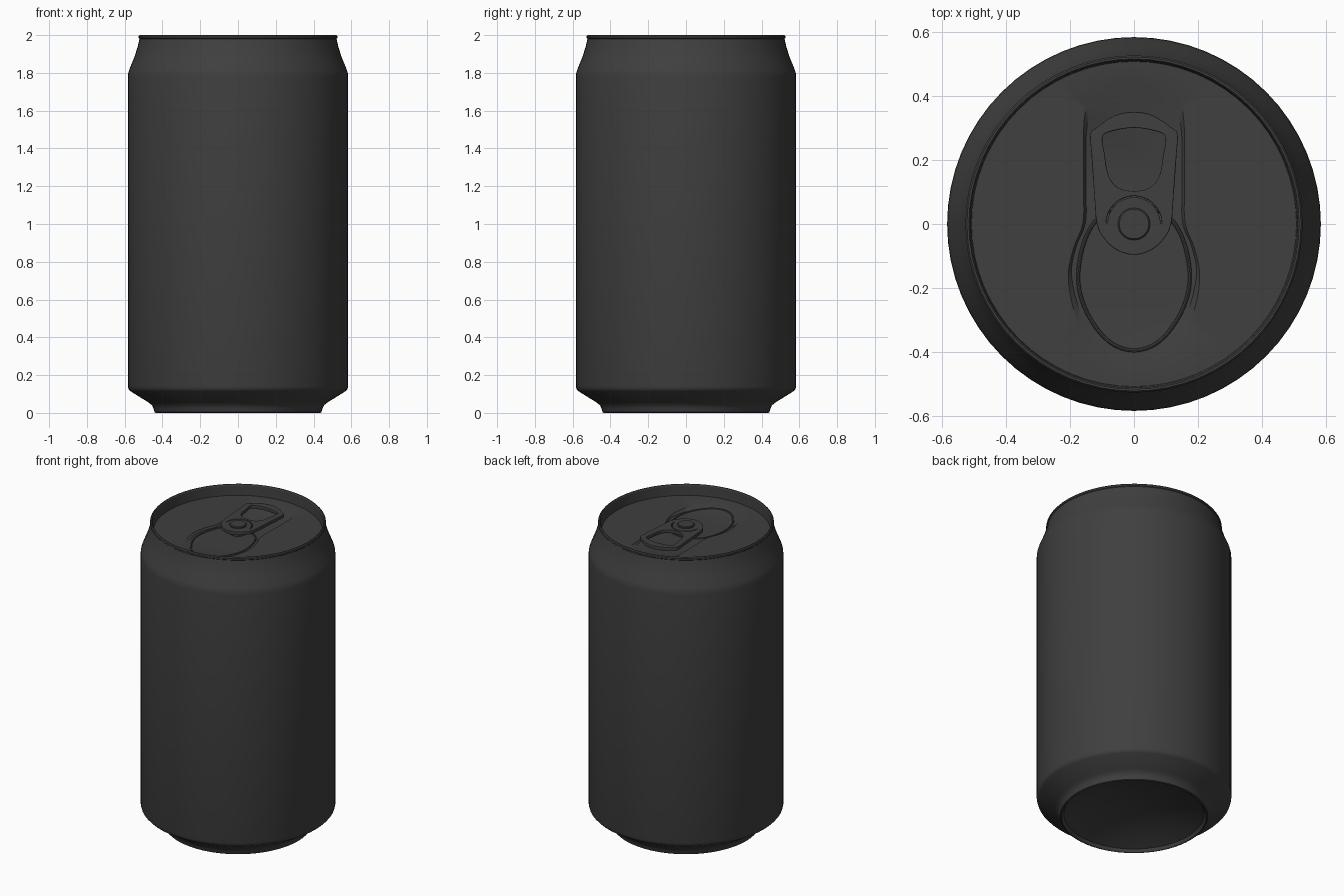
import bpy, bmesh, math
from mathutils import Vector

cube = bpy.data.objects.get("Cube")
if cube:
    bpy.data.objects.remove(cube, do_unlink=True)

LID_Z, FLOOR_Z, LID_R, SEGS = 1.93, 1.918, 0.507, 64

metal = bpy.data.materials.new("dark grey metal")
metal.use_nodes = True
colour = (0.05, 0.05, 0.05, 1)
metal.diffuse_color = colour
metal.node_tree.nodes["Principled BSDF"].inputs["Base Color"].default_value = colour


def finish(obj, angle=30):
    obj.data.materials.clear()
    obj.data.materials.append(metal)
    bpy.ops.object.select_all(action="DESELECT")
    obj.select_set(True)
    bpy.context.view_layer.objects.active = obj
    if obj.type == "CURVE":
        bpy.ops.object.convert(target="MESH")
    bpy.ops.object.shade_smooth_by_angle(angle=math.radians(angle))


def add_mesh(name, bm):
    mesh = bpy.data.meshes.new(name)
    bm.to_mesh(mesh)
    bm.free()
    obj = bpy.data.objects.new(name, mesh)
    bpy.context.collection.objects.link(obj)
    finish(obj)


def revolve(name, profile):
    bm = bmesh.new()
    verts = [bm.verts.new((r, 0, z)) for r, z in profile]
    edges = [bm.edges.new(pair) for pair in zip(verts, verts[1:])]
    bmesh.ops.spin(bm, geom=verts + edges, cent=(0, 0, 0), axis=(0, 0, 1),
                   angle=math.tau, steps=SEGS)
    bmesh.ops.remove_doubles(bm, verts=bm.verts, dist=1e-5)
    bmesh.ops.recalc_face_normals(bm, faces=bm.faces)
    add_mesh(name, bm)


def mirrored(half):
    """Close a right-hand outline whose ends lie on x = 0."""
    return half + [(-x, y) for x, y in half[-2:0:-1]]


def rounded(points, steps=4):
    """Smooth a closed outline with a Catmull-Rom spline."""
    pts, out = [Vector(p) for p in points], []
    for i in range(len(pts)):
        a, b, c, d = (pts[(i + k) % len(pts)] for k in (-1, 0, 1, 2))
        for s in range(steps):
            t = s / steps
            out.append((2 * b + (c - a) * t + (2 * a - 5 * b + 4 * c - d) * t ** 2
                        + (3 * b - a - 3 * c + d) * t ** 3) / 2)
    return out


def arc(radius, start, end, n=24):
    angles = [math.radians(start + (end - start) * i / n) for i in range(n + 1)]
    return [(radius * math.cos(a), radius * math.sin(a)) for a in angles]


def outline_curve(name, outlines, z, extrude, bevel, fill):
    curve = bpy.data.curves.new(name, "CURVE")
    curve.dimensions = "2D" if fill else "3D"
    if fill:
        curve.fill_mode = "BOTH"
    curve.extrude, curve.bevel_depth, curve.bevel_resolution = extrude, bevel, 2
    for pts in outlines:
        spline = curve.splines.new("POLY")
        spline.points.add(len(pts) - 1)
        for point, (x, y) in zip(spline.points, pts):
            point.co = (x, y, 0, 1)
        spline.use_cyclic_u = True
    obj = bpy.data.objects.new(name, curve)
    obj.location.z = z
    bpy.context.collection.objects.link(obj)
    finish(obj)


# Can shell: domed underside, foot, wall, neck, rim and inner wall
dome = [(0.42 * i / 8, 0.11 - 0.09 * (i / 8) ** 2) for i in range(9)]
revolve("can_body", dome + [
    (0.428, 0.004), (0.435, 0), (0.442, 0.004), (0.448, 0.025), (0.455, 0.04),
    (0.475, 0.056), (0.57, 0.115), (0.579, 0.125), (0.583, 0.14),
    (0.583, 1.78), (0.581, 1.8), (0.574, 1.822), (0.55, 1.88), (0.532, 1.935),
    (0.522, 1.98), (0.526, 1.984), (0.526, 1.994), (0.521, 2), (0.515, 2),
    (0.511, 1.994), (LID_R, LID_Z)])

# Lid with a sunken keyhole-shaped recess whose ends ramp up gently
keyhole = rounded(mirrored([
    (0, -0.44), (0.1, -0.41), (0.17, -0.32), (0.205, -0.18), (0.19, -0.08),
    (0.16, 0), (0.157, 0.1), (0.157, 0.3), (0.14, 0.38), (0.08, 0.425), (0, 0.44)]))
bm = bmesh.new()


def add_loop(pts, z):
    verts = [bm.verts.new((x, y, z)) for x, y in pts]
    return verts, [bm.edges.new((v, verts[i - 1])) for i, v in enumerate(verts)]


_, rim_edges = add_loop(arc(LID_R, 0, 360, SEGS)[:-1], LID_Z)
upper, upper_edges = add_loop(keyhole, LID_Z)
lower, _ = add_loop([(x * 0.95, y * 0.9) for x, y in keyhole], FLOOR_Z)
bmesh.ops.triangle_fill(bm, edges=rim_edges + upper_edges, use_beauty=True)
for i in range(len(upper)):
    bm.faces.new((upper[i - 1], upper[i], lower[i], lower[i - 1]))
bm.faces.new(lower)
bmesh.ops.recalc_face_normals(bm, faces=bm.faces)
if sum(f.normal.z * f.calc_area() for f in bm.faces) < 0:
    bmesh.ops.reverse_faces(bm, faces=bm.faces)
add_mesh("lid", bm)

# Raised bead around the pouring opening
opening = rounded(mirrored([
    (0, -0.395), (0.08, -0.365), (0.145, -0.28), (0.174, -0.18), (0.16, -0.07),
    (0.12, 0.01), (0.06, 0.05), (0, 0.06)]))
outline_curve("opening_bead", [opening], FLOOR_Z, 0, 0.006, False)

# Pull tab with finger hole and a slit around the rivet
tab = rounded(mirrored([
    (0, -0.093), (0.05, -0.08), (0.09, -0.045), (0.113, 0), (0.12, 0.08),
    (0.13, 0.22), (0.133, 0.28), (0.115, 0.298), (0.06, 0.335), (0, 0.347)]))
finger_hole = rounded(mirrored([
    (0, 0.1), (0.05, 0.11), (0.082, 0.15), (0.095, 0.22), (0.102, 0.265),
    (0.09, 0.285), (0.045, 0.298), (0, 0.303)]))
slit = arc(0.09, 0, 180) + arc(0.08, 180, 0)
outline_curve("pull_tab", [tab, finger_hole, slit], 1.958, 0.008, 0.003, True)

# Rivet through the tab
revolve("rivet", [(0.05, FLOOR_Z), (0.05, 1.976), (0.046, 1.98), (0, 1.98)])
